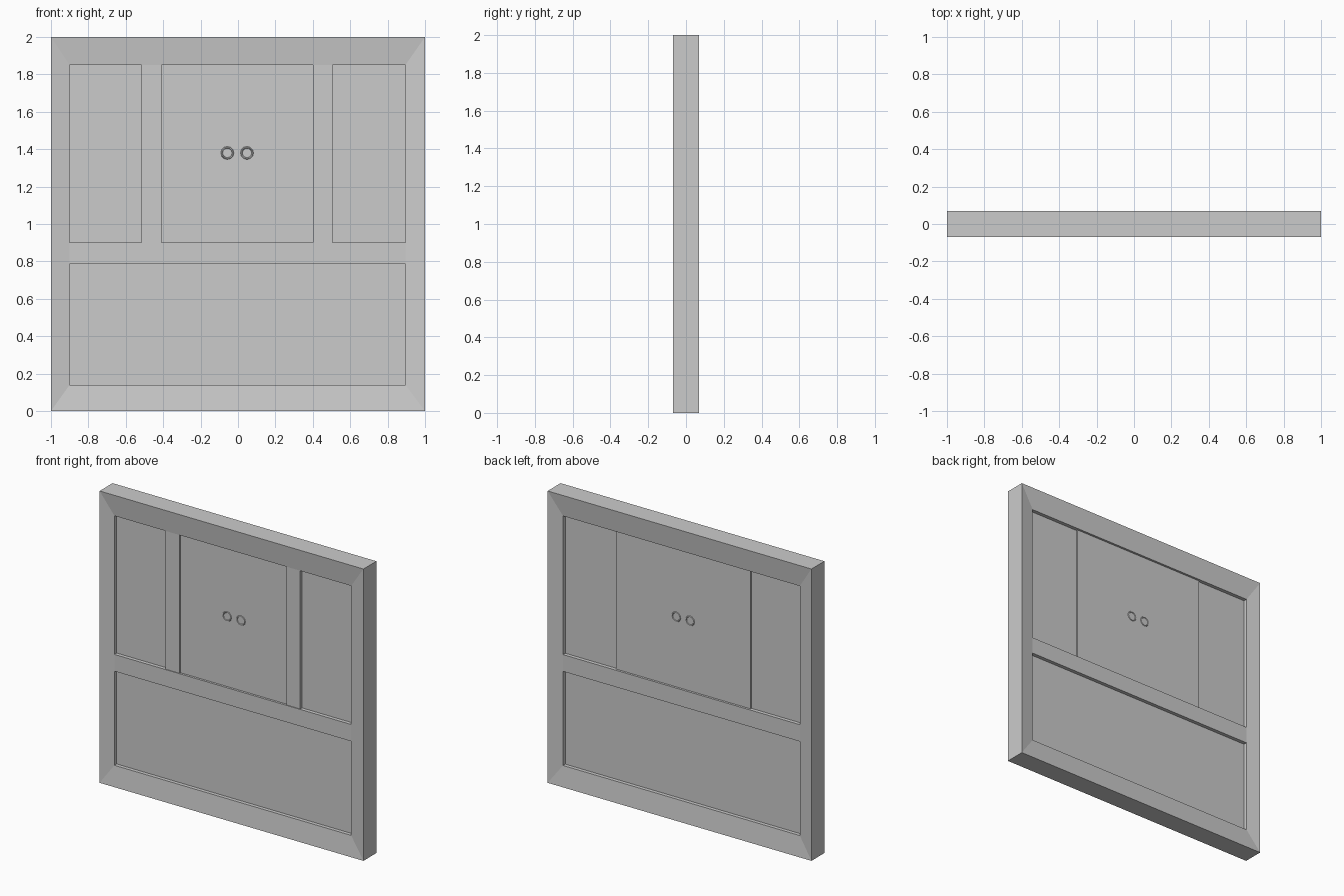
import bpy
import bmesh
import math

cube = bpy.data.objects.get("Cube")
if cube:
    bpy.data.objects.remove(cube, do_unlink=True)

grey = bpy.data.materials.new("plain_grey")
grey.use_nodes = True
colour = (0.6, 0.6, 0.6, 1)
grey.diffuse_color = colour
grey.node_tree.nodes["Principled BSDF"].inputs["Base Color"].default_value = colour

FACE = 0.07     # half depth at the outer edge
RIM = 0.053     # half depth at the inner edge and rail
PANEL = 0.028   # half depth of the recessed panels
DOOR = 0.038    # half depth of the central panel


def add_mesh(name, bm):
    bmesh.ops.recalc_face_normals(bm, faces=bm.faces)
    mesh = bpy.data.meshes.new(name)
    bm.to_mesh(mesh)
    bm.free()
    mesh.materials.append(grey)
    obj = bpy.data.objects.new(name, mesh)
    bpy.context.collection.objects.link(obj)
    return obj


def box(name, x0, x1, y0, y1, z0, z1):
    bm = bmesh.new()
    bmesh.ops.create_cube(bm, size=1)
    for v in bm.verts:
        v.co = (x1 if v.co.x > 0 else x0,
                y1 if v.co.y > 0 else y0,
                z1 if v.co.z > 0 else z0)
    return add_mesh(name, bm)


# Mitred outer frame, sloping inwards on front and back
bm = bmesh.new()
outer = [(-1, 0), (1, 0), (1, 2), (-1, 2)]
inner = [(-0.9, 0.14), (0.895, 0.14), (0.895, 1.85), (-0.9, 1.85)]
corners = []
for (ox, oz), (ix, iz) in zip(outer, inner):
    section = [(ox, -FACE, oz), (ix, -RIM, iz), (ix, RIM, iz), (ox, FACE, oz)]
    corners.append([bm.verts.new(p) for p in section])
for i in range(4):
    a, b = corners[i], corners[(i + 1) % 4]
    for j in range(4):
        k = (j + 1) % 4
        bm.faces.new((a[j], a[k], b[k], b[j]))
add_mesh("outer_frame", bm)

# Middle rail and recessed panels
box("middle_rail", -0.9, 0.895, -RIM, RIM, 0.785, 0.9)
box("lower_panel", -0.9, 0.895, -PANEL, PANEL, 0.14, 0.785)
box("right_side_panel", -0.9, -0.515, -PANEL, PANEL, 0.9, 1.85)
box("left_side_panel", 0.505, 0.895, -PANEL, PANEL, 0.9, 1.85)

# Raised central panel with two stiles on the front
box("central_panel", -0.515, 0.505, -DOOR, DOOR, 0.9, 1.85)
box("right_stile", -0.515, -0.41, -0.048, -DOOR, 0.9, 1.85)
box("left_stile", 0.4, 0.505, -0.048, -DOOR, 0.9, 1.85)

# Pairs of ring pulls on both faces
for face, y in (("front", -DOOR), ("back", DOOR)):
    for side, x in (("right", -0.057), ("left", 0.048)):
        bpy.ops.mesh.primitive_torus_add(
            location=(x, y, 1.38), rotation=(math.pi / 2, 0, 0),
            major_segments=12, minor_segments=6,
            major_radius=0.03, minor_radius=0.005)
        ring = bpy.context.object
        ring.name = f"{face}_{side}_ring_pull"
        ring.data.materials.append(grey)
